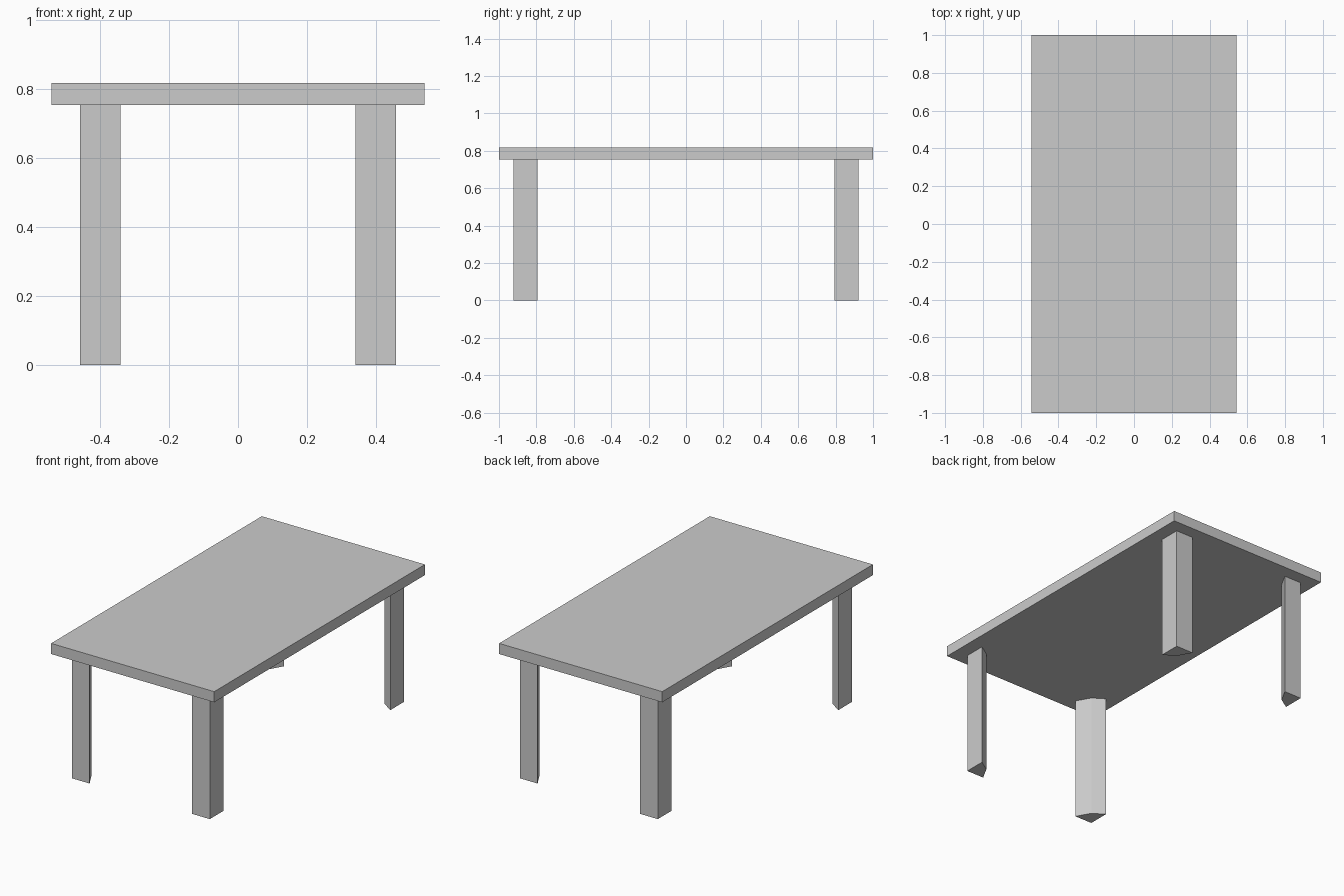
import bpy, bmesh

if "Cube" in bpy.data.objects:
    bpy.data.objects.remove(bpy.data.objects["Cube"])

HALF_X, HALF_Y = 0.542, 1.0
LEG_TOP, TABLE_TOP = 0.754, 0.818

# Leg section: square outer corner, shallow point on the inner side
LEG_PROFILE = [(0.458, 0.922), (0.341, 0.922), (0.388, 0.838), (0.458, 0.793)]


def prism(name, outline, z0, z1):
    bm = bmesh.new()
    base = bm.faces.new([bm.verts.new((x, y, z0)) for x, y in outline])
    ext = bmesh.ops.extrude_face_region(bm, geom=[base], use_keep_orig=True)
    for v in ext["geom"]:
        if isinstance(v, bmesh.types.BMVert):
            v.co.z = z1
    bmesh.ops.recalc_face_normals(bm, faces=bm.faces)
    mesh = bpy.data.meshes.new(name)
    bm.to_mesh(mesh)
    bm.free()
    obj = bpy.data.objects.new(name, mesh)
    bpy.context.collection.objects.link(obj)
    return obj


# Tabletop slab
prism("tabletop", [(-HALF_X, -HALF_Y), (HALF_X, -HALF_Y),
                   (HALF_X, HALF_Y), (-HALF_X, HALF_Y)], LEG_TOP, TABLE_TOP)

# Four mirrored corner legs
for sy, end in ((-1, "front"), (1, "back")):
    for sx, side in ((-1, "left"), (1, "right")):
        prism(f"{end}_{side}_leg", [(sx * x, sy * y) for x, y in LEG_PROFILE],
              0.0, LEG_TOP)
